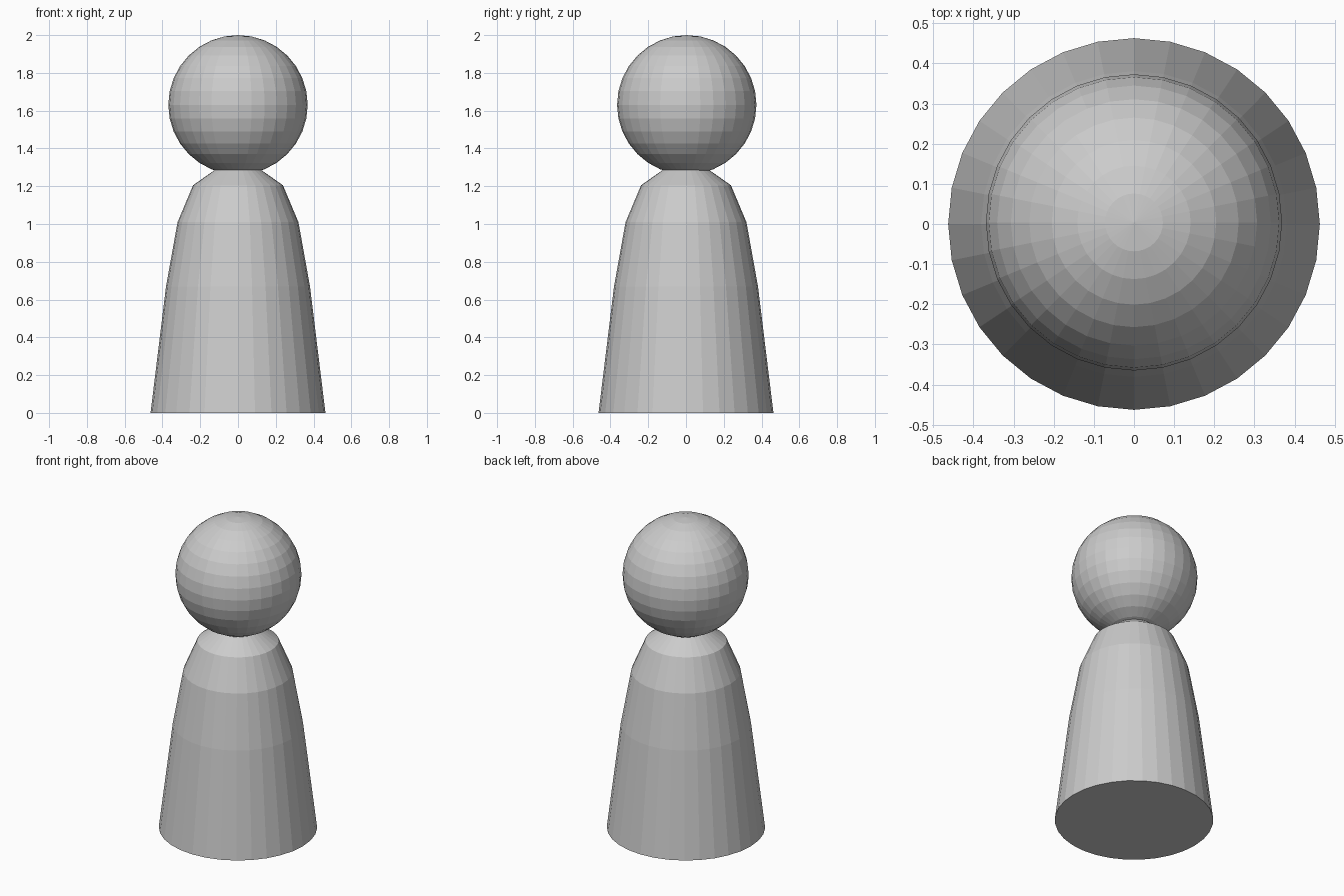
import bpy, bmesh
from math import radians
from mathutils import Matrix

if "Cube" in bpy.data.objects:
    bpy.data.objects.remove(bpy.data.objects["Cube"])

SIDES = 32


def add_object(name, bm):
    bmesh.ops.recalc_face_normals(bm, faces=bm.faces)
    mesh = bpy.data.meshes.new(name)
    bm.to_mesh(mesh)
    bm.free()
    obj = bpy.data.objects.new(name, mesh)
    bpy.context.collection.objects.link(obj)
    return obj


# Body: tapered profile (radius, height) spun about z, closed by flat caps
profile = [(0.463, 0.0), (0.381, 0.67), (0.32, 1.01), (0.238, 1.205), (0.12, 1.288)]
bm = bmesh.new()
verts = [bm.verts.new((r, 0, z)) for r, z in profile]
edges = [bm.edges.new(pair) for pair in zip(verts, verts[1:])]
bmesh.ops.spin(bm, geom=verts + edges, cent=(0, 0, 0), axis=(0, 0, 1),
               angle=radians(360), steps=SIDES, use_duplicate=False)
bmesh.ops.remove_doubles(bm, verts=bm.verts, dist=0.0001)
bmesh.ops.holes_fill(bm, edges=[e for e in bm.edges if e.is_boundary], sides=0)
add_object("body", bm)

# Head: faceted ball resting in the neck
bm = bmesh.new()
bmesh.ops.create_uvsphere(bm, u_segments=SIDES, v_segments=16, radius=0.369,
                          matrix=Matrix.Translation((0, 0.004, 1.631)))
add_object("head", bm)
